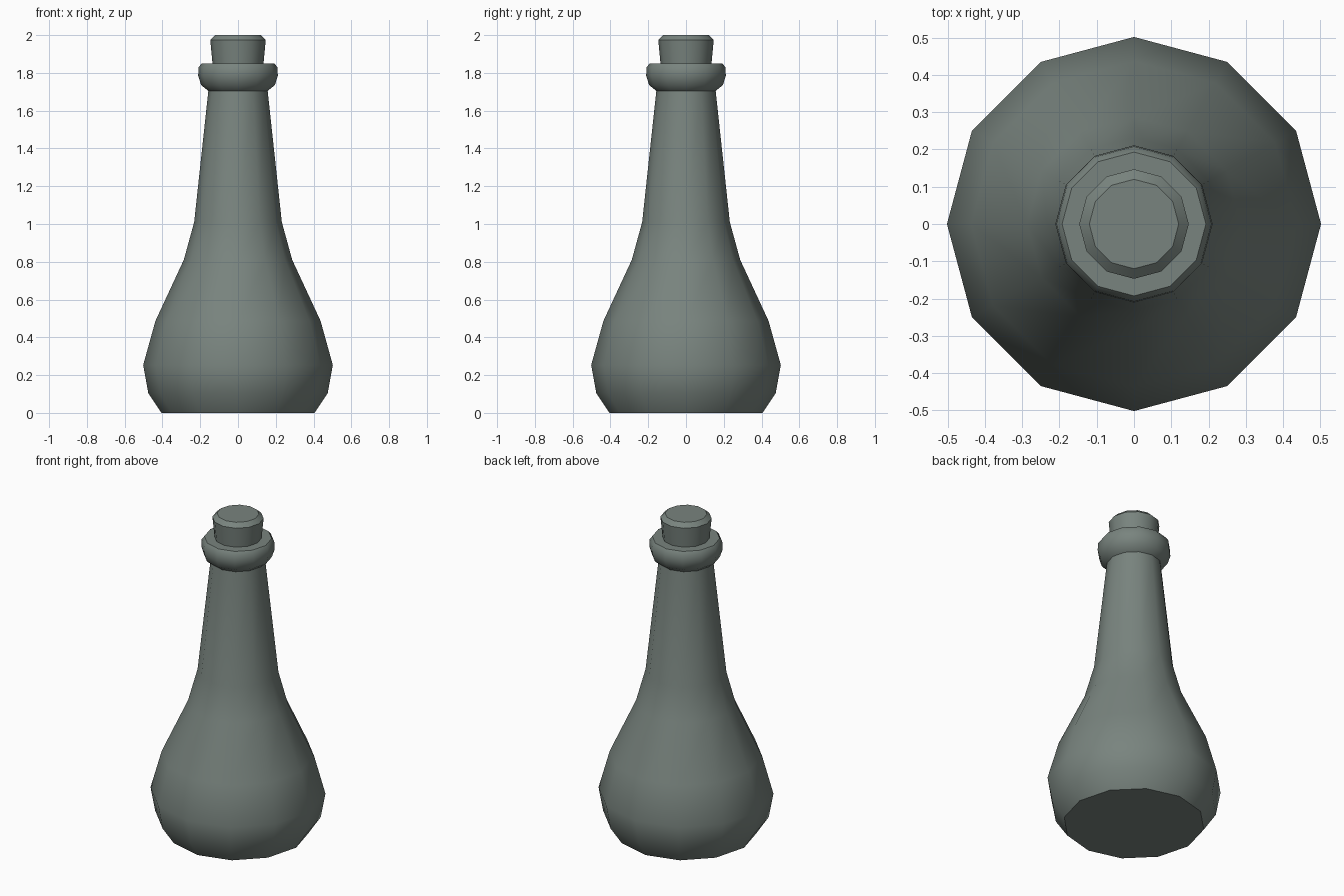
import bpy, bmesh
from math import radians, cos, sin, tau

if "Cube" in bpy.data.objects:
    bpy.data.objects.remove(bpy.data.objects["Cube"])

SIDES = 12

# Dark grey-green glass colour
glass = bpy.data.materials.new("dark_green_grey")
glass.diffuse_color = (0.19, 0.23, 0.21, 1.0)
glass.use_nodes = True
glass.node_tree.nodes["Principled BSDF"].inputs["Base Color"].default_value = glass.diffuse_color


def lathe(name, profile):
    """Revolve (radius, height) points into a closed faceted solid."""
    bm = bmesh.new()
    rings = [[bm.verts.new((r * cos(tau * i / SIDES), r * sin(tau * i / SIDES), z))
              for i in range(SIDES)] for r, z in profile]
    for low, high in zip(rings, rings[1:]):
        for i in range(SIDES):
            j = (i + 1) % SIDES
            bm.faces.new((low[i], low[j], high[j], high[i]))
    bm.faces.new(rings[0][::-1])
    bm.faces.new(rings[-1])
    mesh = bpy.data.meshes.new(name)
    bm.to_mesh(mesh)
    bm.free()
    mesh.materials.append(glass)
    obj = bpy.data.objects.new(name, mesh)
    bpy.context.collection.objects.link(obj)
    bpy.ops.object.select_all(action='DESELECT')
    obj.select_set(True)
    bpy.context.view_layer.objects.active = obj
    bpy.ops.object.shade_smooth_by_angle(angle=radians(40))
    return obj


# Bottle: belly, shoulder, tapering neck and rounded lip
lathe("bottle", [
    (0.405, 0.0), (0.475, 0.105), (0.502, 0.253), (0.437, 0.487),
    (0.287, 0.81), (0.232, 1.01), (0.157, 1.705),
    (0.195, 1.735), (0.211, 1.785), (0.208, 1.83), (0.193, 1.85),
])

# Stopper: tapered cork with a bevelled top, pushed into the neck
lathe("cork", [(0.125, 1.75), (0.135, 1.85), (0.147, 1.975), (0.12, 2.0)])
